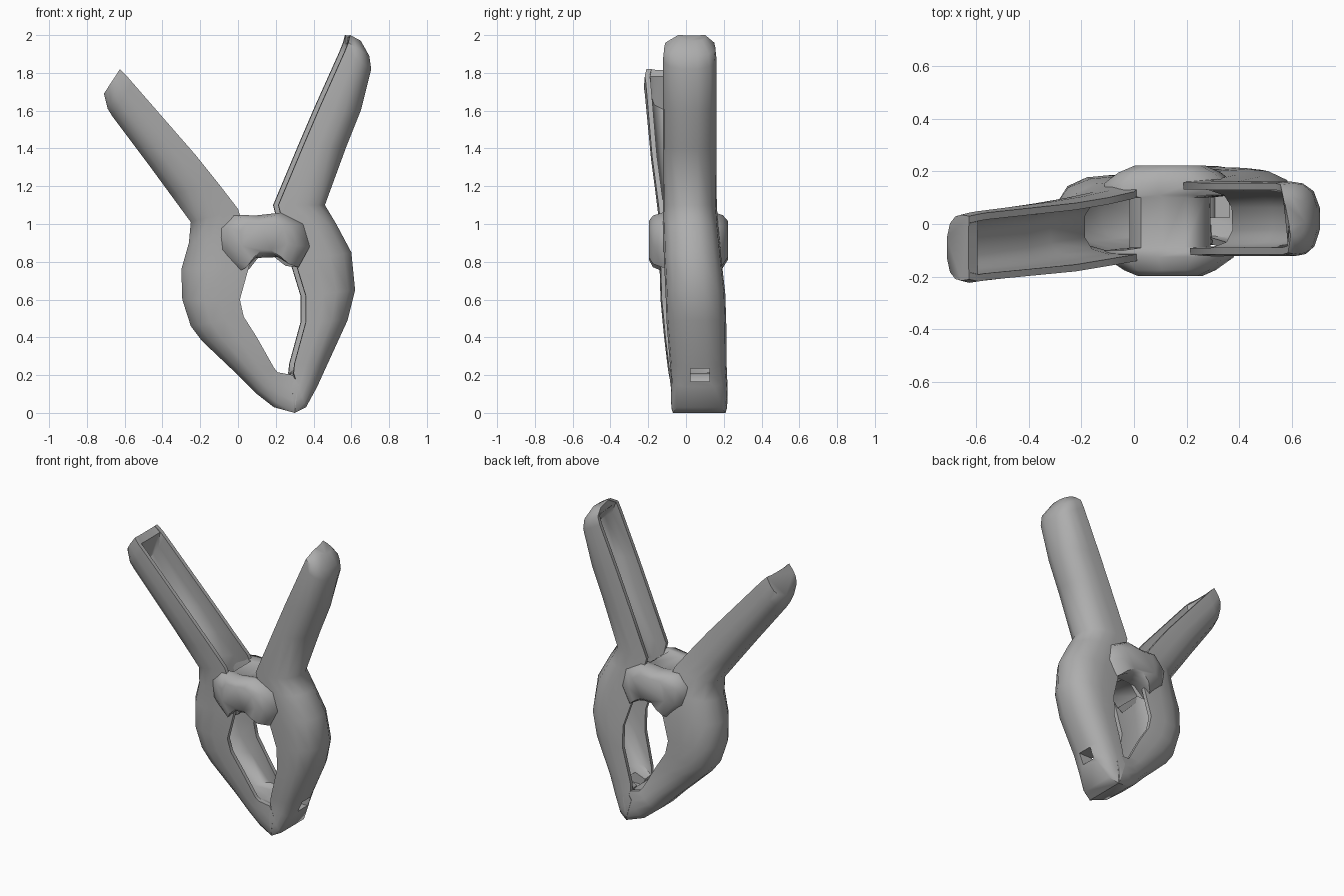
import bpy
import bmesh
from mathutils import Vector

cube = bpy.data.objects.get("Cube")
if cube:
    bpy.data.objects.remove(cube, do_unlink=True)

grey = bpy.data.materials.new("Clamp grey")
grey.use_nodes = True
grey.diffuse_color = (0.42, 0.42, 0.42, 1)
grey.node_tree.nodes["Principled BSDF"].inputs["Base Color"].default_value = (0.42, 0.42, 0.42, 1)


def make_object(name, bm):
    bmesh.ops.recalc_face_normals(bm, faces=bm.faces)
    mesh = bpy.data.meshes.new(name)
    bm.to_mesh(mesh)
    bm.free()
    obj = bpy.data.objects.new(name, mesh)
    bpy.context.collection.objects.link(obj)
    mesh.materials.append(grey)
    return obj


def smooth(obj, angle=0.9):
    bpy.ops.object.select_all(action='DESELECT')
    obj.select_set(True)
    bpy.context.view_layer.objects.active = obj
    bpy.ops.object.shade_smooth_by_angle(angle=angle)


def loft(name, rings):
    bm = bmesh.new()
    loops = [[bm.verts.new(p) for p in ring] for ring in rings]
    for a, b in zip(loops, loops[1:]):
        for i in range(len(a)):
            j = (i + 1) % len(a)
            bm.faces.new((a[i], a[j], b[j], b[i]))
    bm.faces.new(loops[0])
    bm.faces.new(loops[-1])
    return make_object(name, bm)


def channel(outer, inner, yc, hw, depth, roundness=1, skew=0):
    """Rounded U section: closed towards the outer edge, open inwards."""
    o, i = Vector((outer[0], 0, outer[1])), Vector((inner[0], 0, inner[1]))
    wall = 0.026
    floor = max(0.03, depth * (1 - 0.045 / (o - i).length))
    shell = [(0, 0.96), (0.35, 1), (0.62, 0.95), (0.86, 0.74), (1, 0.3)]
    half = [(s, hw * (1 - (1 - w) * roundness)) for s, w in shell]
    cavity = [(floor, hw * 0.3), (floor * 0.85, hw * 0.62),
              (floor * 0.5, hw * 0.95 - wall), (0, hw * 0.96 - wall)]
    pts = [(s, -y) for s, y in half] + [(s, y) for s, y in reversed(half)]
    pts += [(s, y) for s, y in reversed(cavity)] + [(s, -y) for s, y in cavity]
    return [i.lerp(o, s) + Vector((-skew * (1 - s) * y / hw, yc + y, 0)) for s, y in pts]


# Each station: outer edge, inner edge, centre y, half width, cavity depth, roundness
left_stations = [
    ((-0.71, 1.69), (-0.625, 1.82), -0.09, 0.125, 0),
    ((-0.69, 1.61), (-0.59, 1.785), -0.09, 0.133, 0),
    ((-0.665, 1.57), (-0.56, 1.75), -0.085, 0.133, 1),
    ((-0.47, 1.31), (-0.22, 1.36), -0.05, 0.135, 0.9),
    ((-0.36, 1.16), (-0.1, 1.21), -0.03, 0.135, 1),
    ((-0.25, 1.01), (0.0, 1.08), -0.01, 0.138, 0.9),
    ((-0.26, 0.9), (0.04, 0.95), 0.01, 0.15, 0.95),
    ((-0.30, 0.76), (0.06, 0.78), 0.02, 0.16, 1),
    ((-0.295, 0.6), (0.01, 0.6), 0.025, 0.16, 1),
    ((-0.25, 0.46), (0.03, 0.51), 0.03, 0.155, 1),
    ((-0.19, 0.38), (0.1, 0.40), 0.035, 0.15, 0.9),
    ((0.0, 0.2), (0.19, 0.24), 0.05, 0.145, 0.9),
    ((0.1, 0.1), (0.21, 0.215), 0.06, 0.145, 0, 0.8),
    ((0.19, 0.03), (0.29, 0.2), 0.07, 0.148, 0, 0.4),
    ((0.30, 0.0), (0.32, 0.15), 0.07, 0.15, 0, 0.1),
]
right_stations = [
    ((0.65, 1.97), (0.58, 2.0), 0.03, 0.075, 0),
    ((0.695, 1.89), (0.57, 1.96), 0.02, 0.135, 0),
    ((0.705, 1.82), (0.55, 1.91), 0.02, 0.141, 1),
    ((0.65, 1.6), (0.42, 1.62), 0.02, 0.141, 0.9),
    ((0.57, 1.4), (0.33, 1.41), 0.02, 0.141, 1),
    ((0.46, 1.1), (0.2, 1.1), 0.02, 0.143, 0.8),
    ((0.52, 1.0), (0.23, 0.98), 0.025, 0.146, 0.6),
    ((0.6, 0.85), (0.29, 0.8), 0.035, 0.152, 0.8),
    ((0.62, 0.65), (0.345, 0.62), 0.05, 0.158, 1),
    ((0.58, 0.49), (0.345, 0.48), 0.055, 0.158, 1),
    ((0.47, 0.25), (0.285, 0.26), 0.065, 0.15, 0.9),
    ((0.42, 0.14), (0.28, 0.21), 0.07, 0.148, 0, 0.7),
    ((0.36, 0.03), (0.29, 0.18), 0.07, 0.15, 0, 0.3),
    ((0.30, 0.0), (0.27, 0.15), 0.07, 0.15, 0, 0.1),
]
left_arm = loft("left_side_arm", [channel(*s) for s in left_stations])
right_arm = loft("right_side_arm", [channel(*s, skew=0.015) for s in right_stations])

# Saddle that joins the arms: swollen cheeks outside, a narrower bridge between
saddle = [(-0.07, 0.98), (-0.01, 1.05), (0.1, 1.045), (0.21, 1.06), (0.31, 1.0),
          (0.34, 0.88), (0.29, 0.77), (0.2, 0.825), (0.1, 0.82), (0.03, 0.75), (-0.06, 0.86)]


def saddle_ring(y, wide, high):
    cx, cz = 0.14, 0.93
    return [(cx + (x - cx) * wide, y, cz + (z - cz) * high) for x, z in saddle]


hinge = loft("hinge_saddle", [saddle_ring(*r) for r in (
    (-0.197, 0.6, 0.66), (-0.175, 0.85, 0.88), (-0.125, 1.2, 1), (-0.1, 1.2, 1),
    (-0.09, 0.75, 0.95), (0.1, 0.75, 0.95), (0.11, 1.2, 1), (0.155, 1.2, 1),
    (0.195, 0.95, 0.9), (0.222, 0.65, 0.66))])

# Small slot through the right jaw
bm = bmesh.new()
bmesh.ops.create_cube(bm, size=1)
bmesh.ops.scale(bm, vec=(0.3, 0.1, 0.07), verts=bm.verts)
bmesh.ops.translate(bm, vec=(0.4, 0.075, 0.2), verts=bm.verts)
cutter = make_object("jaw_slot_cutter", bm)
cutter.hide_render = True
cutter.hide_set(True)
slot = right_arm.modifiers.new("Jaw slot", 'BOOLEAN')
slot.operation = 'DIFFERENCE'
slot.object = cutter

for part in (left_arm, right_arm, hinge):
    smooth(part)
